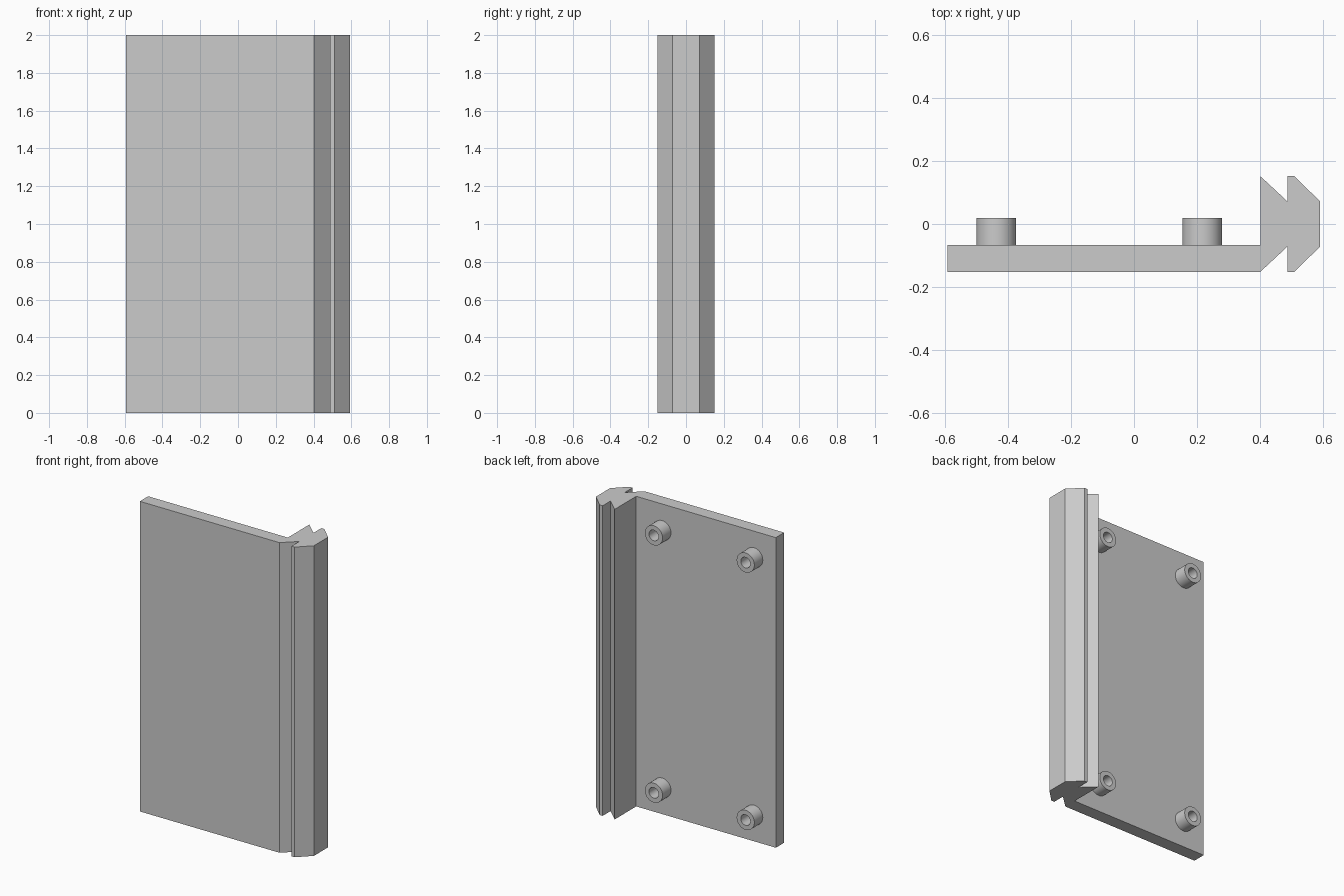
import bpy
import bmesh
import math
from mathutils import Matrix, Vector

cube = bpy.data.objects.get("Cube")
if cube:
    bpy.data.objects.remove(cube, do_unlink=True)

grey = bpy.data.materials.new("plain grey")
grey.use_nodes = True
colour = (0.6, 0.6, 0.6, 1)
grey.diffuse_color = colour
grey.node_tree.nodes["Principled BSDF"].inputs["Base Color"].default_value = colour

HEIGHT = 2.0
PLATE_BACK = -0.067


def add_object(name, bm):
    bmesh.ops.recalc_face_normals(bm, faces=bm.faces)
    mesh = bpy.data.meshes.new(name)
    bm.to_mesh(mesh)
    bm.free()
    mesh.materials.append(grey)
    obj = bpy.data.objects.new(name, mesh)
    bpy.context.collection.objects.link(obj)
    return obj


# Plate with barbed edge rail: one cross-section extruded upwards
barb = [(0.402, 0.152), (0.488, 0.072), (0.488, 0.152), (0.51, 0.152), (0.592, 0.072)]
outline = [(-0.594, -0.152)]
outline += [(x, -y) for x, y in barb]
outline += barb[::-1]
outline += [(0.402, PLATE_BACK), (-0.594, PLATE_BACK)]

bm = bmesh.new()
base = bm.faces.new([bm.verts.new((x, y, 0)) for x, y in outline])
extruded = bmesh.ops.extrude_face_region(bm, geom=[base], use_keep_orig=True)
top = [g for g in extruded["geom"] if isinstance(g, bmesh.types.BMVert)]
bmesh.ops.translate(bm, verts=top, vec=Vector((0, 0, HEIGHT)))
add_object("plate_with_barbed_rail", bm)


# Hollow standoff: a lathed wall profile, standing on the back of the plate
def standoff(name, x, z, outer=0.063, inner=0.034, length=0.086):
    bm = bmesh.new()
    profile = [(outer, 0), (outer, length), (inner, length), (inner, 0)]
    verts = [bm.verts.new((r, 0, h)) for r, h in profile]
    edges = [bm.edges.new(pair) for pair in zip(verts, verts[1:])]
    bmesh.ops.spin(bm, geom=verts + edges, cent=(0, 0, 0), axis=(0, 0, 1),
                   angle=math.tau, steps=48, use_merge=True)
    bmesh.ops.remove_doubles(bm, verts=bm.verts, dist=0.0001)
    place = Matrix.Translation((x, PLATE_BACK, z)) @ Matrix.Rotation(-math.pi / 2, 4, "X")
    bmesh.ops.transform(bm, matrix=place, verts=bm.verts)
    obj = add_object(name, bm)
    bpy.ops.object.select_all(action="DESELECT")
    obj.select_set(True)
    bpy.context.view_layer.objects.active = obj
    bpy.ops.object.shade_smooth_by_angle(angle=math.radians(35))


for level, z in (("lower", 0.17), ("upper", HEIGHT - 0.17)):
    for side, x in (("right", -0.438), ("left", 0.217)):
        standoff(f"{level}_{side}_standoff", x, z)
